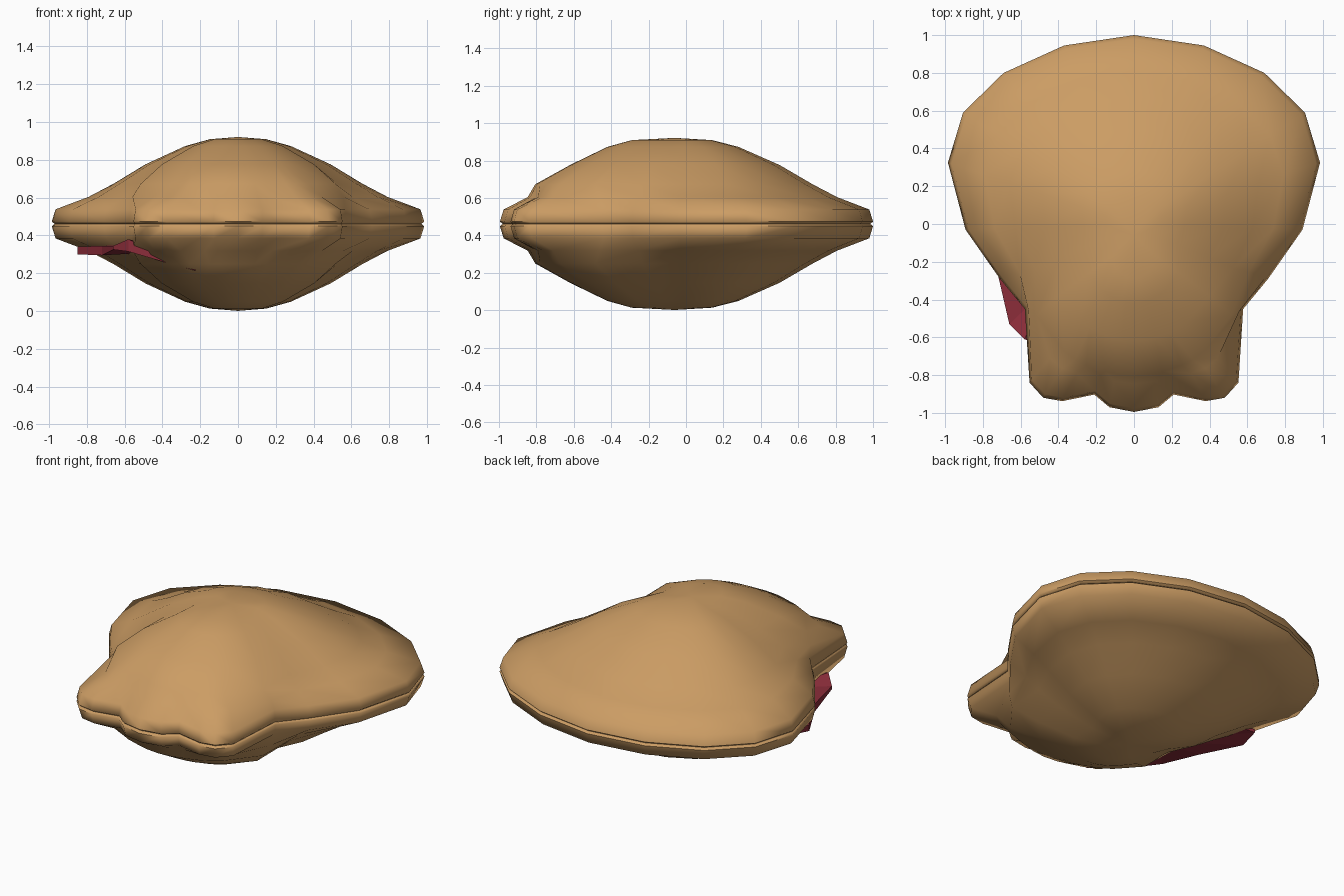
import bpy, bmesh, math

if "Cube" in bpy.data.objects:
    bpy.data.objects.remove(bpy.data.objects["Cube"])

MID = 0.461  # height of the seam between the two valves


def material(name, rgb):
    m = bpy.data.materials.new(name)
    m.diffuse_color = (*rgb, 1)
    m.use_nodes = True
    m.node_tree.nodes["Principled BSDF"].inputs["Base Color"].default_value = m.diffuse_color
    return m


shell_tan = material("shell tan", (0.60, 0.335, 0.128))
flesh_red = material("flesh dark red", (0.26, 0.026, 0.042))


def finish(bm, name, mat, angle):
    bmesh.ops.recalc_face_normals(bm, faces=bm.faces)
    me = bpy.data.meshes.new(name)
    bm.to_mesh(me)
    bm.free()
    me.materials.append(mat)
    ob = bpy.data.objects.new(name, me)
    bpy.context.collection.objects.link(ob)
    bpy.ops.object.select_all(action='DESELECT')
    ob.select_set(True)
    bpy.context.view_layer.objects.active = ob
    if angle:
        bpy.ops.object.shade_smooth_by_angle(angle=math.radians(angle))
    return ob


# Half outline of the shell seen from above, back to hinge, then mirrored
HALF = [(0, 1.0), (0.37, 0.945), (0.69, 0.80), (0.905, 0.59), (0.985, 0.325),
        (0.892, -0.03), (0.71, -0.29), (0.578, -0.45), (0.553, -0.84),
        (0.48, -0.92), (0.38, -0.938), (0.21, -0.903), (0.13, -0.97), (0, -0.995)]
OUTLINE = HALF + [(-x, y) for x, y in HALF[-2:0:-1]]

# Lip of each valve: (scale of outline, height above the seam)
LIP = [(0.985, 0.0), (1.0, 0.012), (0.98, 0.077)]
# Dome: height, outline scale, then half width, back and front of a rounded
# section, and how far the outline is blended into that section
DOME = [(0.143, 0.81, 0.80, 0.80, 0.88, 0.55),
        (0.212, 0.68, 0.67, 0.67, 0.82, 0.9),
        (0.315, 0.50, 0.51, 0.50, 0.62, 1.0),
        (0.412, 0.28, 0.30, 0.28, 0.42, 1.0),
        (0.448, 0.15, 0.16, 0.12, 0.29, 1.0)]


def section(x, y, s, w, back, front, blend):
    a = math.atan2(x, y)
    ex = w * math.sin(a)
    ey = math.cos(a) * (back if y > 0 else front)
    if y > -0.3:   # the back and sides simply follow the outline
        blend *= 0.35
    return (x * s * (1 - blend) + ex * blend, y * s * (1 - blend) + ey * blend)


def valve(name, side):
    bm = bmesh.new()
    rings = [[bm.verts.new((x * s, y * s, MID + side * h)) for x, y in OUTLINE]
             for s, h in LIP]
    for h, *shape in DOME:
        pts = [section(x, y, *shape) for x, y in OUTLINE]
        rings.append([bm.verts.new((x, y, MID + side * h)) for x, y in pts])
    n = len(OUTLINE)
    for a, b in zip(rings, rings[1:]):
        for i in range(n):
            j = (i + 1) % n
            bm.faces.new((a[i], a[j], b[j], b[i]))
    top = bm.verts.new((0, -0.06, MID + side * 0.46))
    for i in range(n):
        bm.faces.new((rings[-1][i], rings[-1][(i + 1) % n], top))
    bm.faces.new(rings[0])  # closing face along the seam
    finish(bm, name, shell_tan, 65)


valve("upper_valve", 1)
valve("lower_valve", -1)

# Thin fleshy foot poking out of the lower valve: x, y, bottom z, thickness
EDGE = [(-0.83, 0.10, 0.32, 0.02), (-0.85, -0.03, 0.30, 0.04),
        (-0.72, -0.27, 0.295, 0.05), (-0.66, -0.53, 0.325, 0.02),
        (-0.58, -0.61, 0.315, 0.065), (-0.40, -0.67, 0.262, 0.035),
        (-0.23, -0.70, 0.215, 0.035), (-0.14, -0.69, 0.230, 0.008),
        (-0.15, -0.40, 0.28, 0.03), (-0.45, 0.05, 0.33, 0.03)]
bm = bmesh.new()
low = [bm.verts.new((x, y, z)) for x, y, z, t in EDGE]
high = [bm.verts.new((x, y, z + t)) for x, y, z, t in EDGE]
for ring, z in ((low, 0.31), (high, 0.35)):
    c = bm.verts.new((-0.45, -0.33, z))
    for i in range(len(ring)):
        bm.faces.new((ring[i - 1], ring[i], c))
for i in range(len(low)):
    bm.faces.new((low[i - 1], low[i], high[i], high[i - 1]))
finish(bm, "foot", flesh_red, 0)
